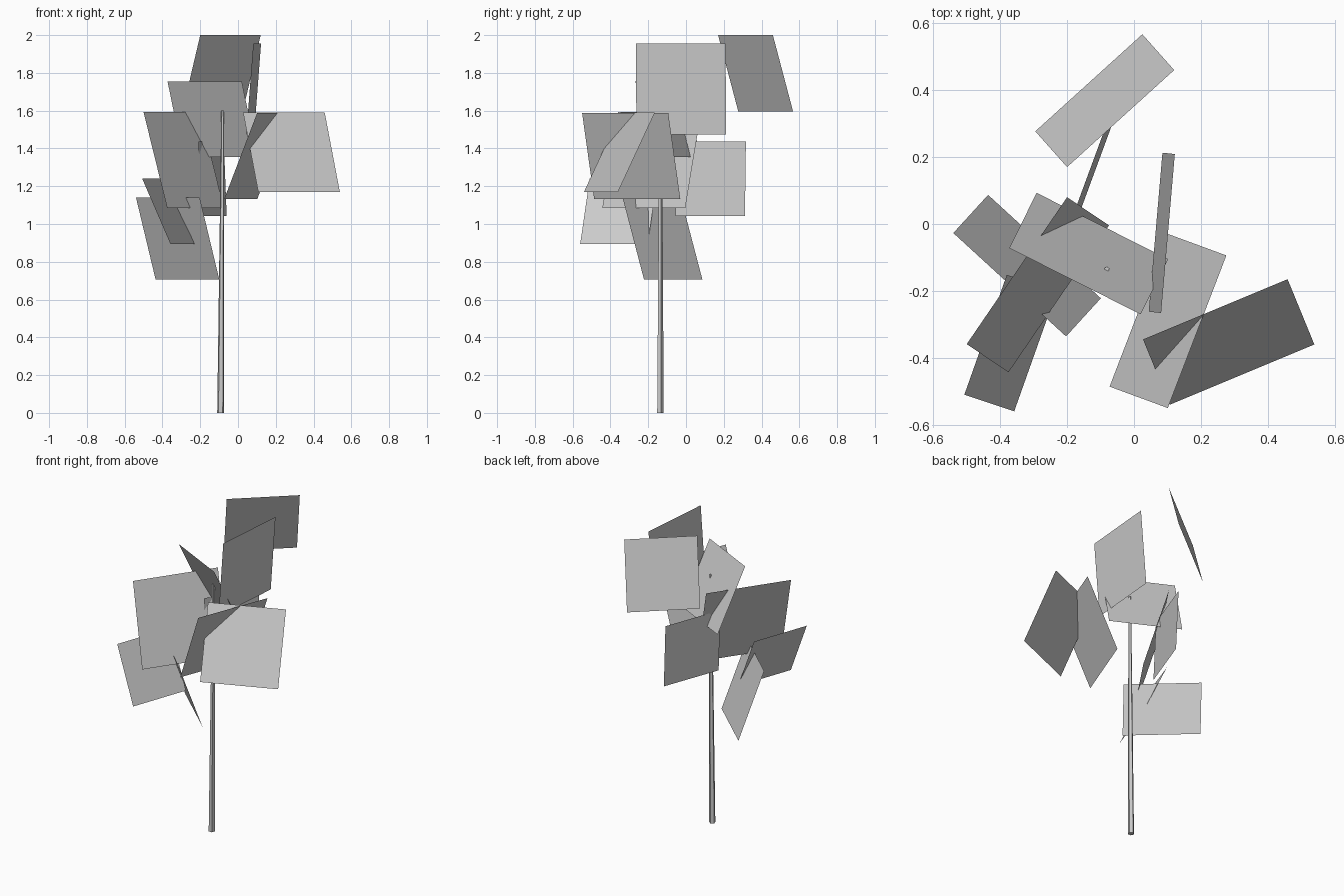
import bpy
from mathutils import Vector

# Trunk: thin tapered pole, slightly leaning
bpy.ops.mesh.primitive_cone_add(vertices=5, radius1=0.019, radius2=0.008, depth=1.6,
                                location=(-0.092, -0.137, 0.8))
trunk = bpy.context.object
trunk.name = "trunk"
for v in trunk.data.vertices:
    if v.co.z > 0:
        v.co.x += 0.011
        v.co.y += 0.002


def leaf_card(name, start, end, drop):
    """Flat rectangle: level top edge start-end, sides running along drop."""
    a, d = Vector(start), Vector(drop)
    b = Vector((end[0], end[1], start[2]))
    mesh = bpy.data.meshes.new(name)
    mesh.from_pydata([a, b, b + d, a + d], [], [(0, 1, 2, 3)])
    bpy.context.collection.objects.link(bpy.data.objects.new(name, mesh))


# Foliage cards: top edge start (x, y, z), top edge end (x, y), slope to bottom edge
cards = [
    ((-0.200, 0.170, 2.000), (0.120, 0.460), (-0.095, 0.107, -0.405)),
    ((-0.373, -0.072, 1.755), (0.020, -0.270), (0.082, 0.165, -0.400)),
    ((0.122, 0.209, 1.955), (0.081, -0.266), (-0.037, 0.004, -0.480)),
    ((-0.210, -0.050, 1.437), (-0.075, 0.317), (0.015, -0.005, -0.395)),
    ((-0.500, -0.359, 1.592), (-0.200, 0.080), (0.125, -0.084, -0.507)),
    ((-0.507, -0.510, 1.240), (-0.380, -0.152), (0.149, -0.050, -0.345)),
    ((-0.540, -0.027, 1.140), (-0.203, -0.336), (0.104, 0.114, -0.435)),
    ((0.027, -0.345, 1.590), (0.459, -0.165), (0.080, -0.195, -0.420)),
    ((0.101, -0.550, 1.587), (0.276, -0.094), (-0.174, 0.064, -0.455)),
]
for i, (start, end, drop) in enumerate(cards, 1):
    leaf_card(f"leaf_card_{i}", start, end, drop)
